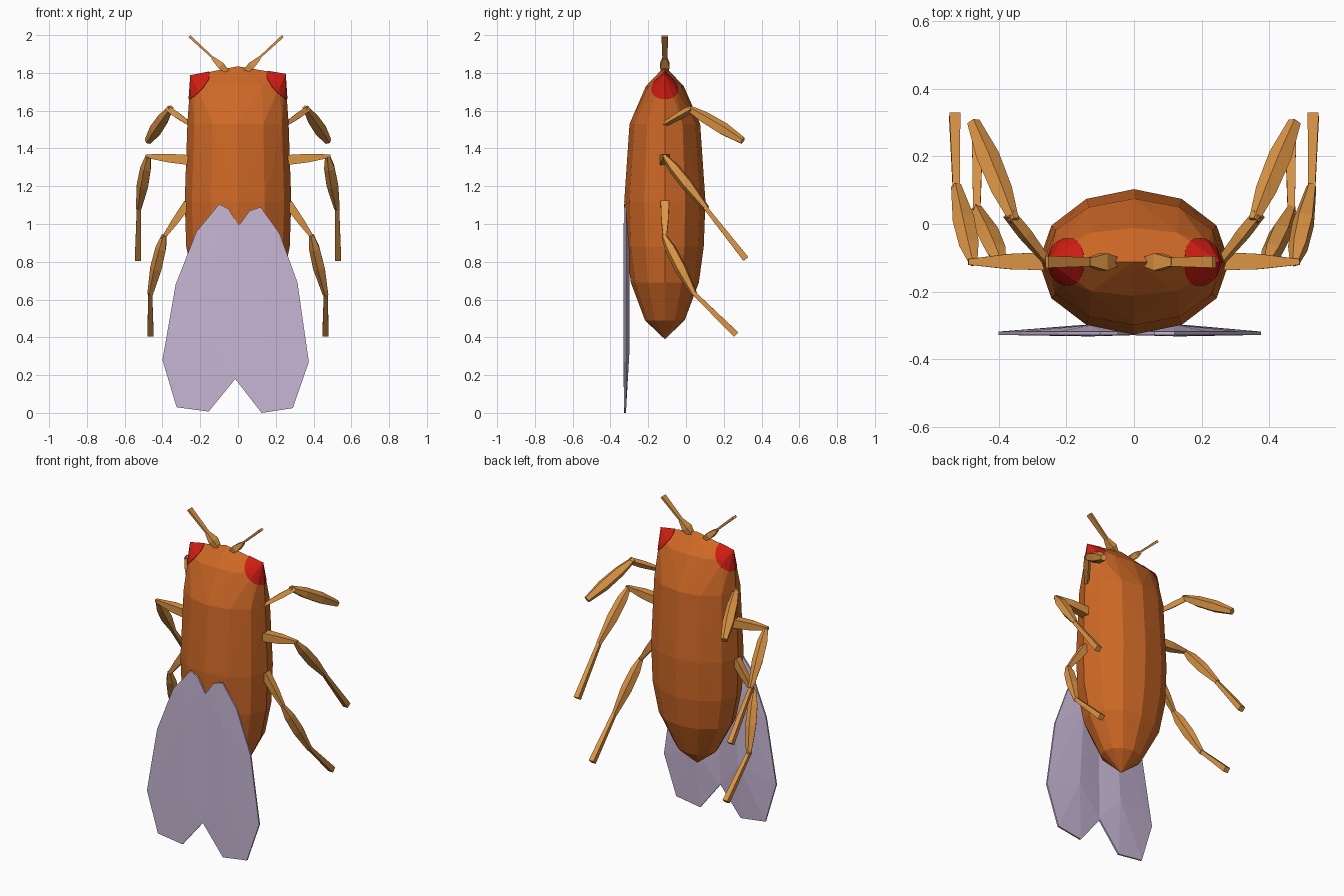
import bpy, bmesh, math
from mathutils import Vector

if "Cube" in bpy.data.objects:
    bpy.data.objects.remove(bpy.data.objects["Cube"])


def material(name, rgb):
    m = bpy.data.materials.new(name)
    m.diffuse_color = (*rgb, 1)
    m.use_nodes = True
    m.node_tree.nodes["Principled BSDF"].inputs["Base Color"].default_value = m.diffuse_color
    return m


ORANGE = material("burnt orange", (0.62, 0.14, 0.019))
AMBER = material("amber", (0.72, 0.30, 0.058))
LILAC = material("pale lilac", (0.57, 0.47, 0.66))
RED = material("red", (0.62, 0.012, 0.006))


def hull(name, points, mat):
    """Flat-shaded convex solid around the given points."""
    bm = bmesh.new()
    for p in points:
        bm.verts.new(p)
    res = bmesh.ops.convex_hull(bm, input=bm.verts[:])
    junk = {g for g in res["geom_interior"] + res["geom_unused"]
            if isinstance(g, bmesh.types.BMVert) and g.is_valid}
    bmesh.ops.delete(bm, geom=list(junk), context='VERTS')
    bmesh.ops.recalc_face_normals(bm, faces=bm.faces[:])
    me = bpy.data.meshes.new(name)
    bm.to_mesh(me)
    bm.free()
    me.materials.append(mat)
    ob = bpy.data.objects.new(name, me)
    bpy.context.collection.objects.link(ob)
    return ob


# Body: elliptical rings, tapering to a tail point and a wide head ridge
CY = -0.112
RINGS = [(1.73, 0.254, 0.10), (1.53, 0.268, 0.187), (1.12, 0.282, 0.215),
         (0.88, 0.274, 0.206), (0.69, 0.235, 0.18), (0.49, 0.125, 0.105)]


def body_points(g=0.0):
    pts = [(0, CY, 0.39 - g), (0, CY, 1.835 + g),
           (-0.25 - g, CY, 1.785 + g), (0.25 + g, CY, 1.792 + g)]
    for z, rx, ry in RINGS:
        for k in range(12):
            a = math.tau * k / 12
            pts.append(((rx + g) * math.cos(a), CY + (ry + g) * math.sin(a), z))
    return pts


hull("body", body_points(), ORANGE)

# Eyes: round patches of a slightly enlarged body skin at the head corners
for side, label in ((-1, "left"), (1, "right")):
    bpy.ops.mesh.primitive_uv_sphere_add(segments=24, ring_count=16, radius=0.105,
                                         location=(side * 0.25, CY, 1.765))
    cutter = bpy.context.object
    cutter.name = label + "_eye_cutter"
    cutter.hide_render = True
    cutter.hide_viewport = False
    cutter.display_type = 'WIRE'
    cutter.data.materials.append(RED)
    eye = hull(label + "_eye", body_points(0.003), RED)
    mod = eye.modifiers.new("round patch", 'BOOLEAN')
    mod.operation = 'INTERSECT'
    mod.solver = 'EXACT'
    mod.object = cutter

# Wings: thin lens-shaped blades lying against the front of the body
WINGS = {
    "left_wing": [(-0.10, 1.105), (-0.05, 1.08), (-0.22, 0.96), (-0.33, 0.68),
                  (-0.40, 0.28), (-0.325, 0.03), (-0.155, 0.007), (-0.01, 0.185),
                  (0.02, 0.60), (0.01, 0.98)],
    "right_wing": [(0.12, 1.09), (0.06, 1.07), (0.22, 0.95), (0.315, 0.69),
                   (0.375, 0.27), (0.29, 0.025), (0.125, 0.0), (-0.015, 0.18),
                   (-0.03, 0.60), (-0.01, 0.97)],
}
for name, outline in WINGS.items():
    s = -1 if name.startswith("left") else 1
    pts = [(x, y, z) for x, z in outline for y in (-0.328, -0.318)]
    for x, z in ((0.12, 0.85), (0.15, 0.35)):
        pts += [(s * x, -0.332, z), (s * x, -0.298, z)]
    hull(name, pts, LILAC)


def segment(name, a, b, stations, sides=4, flat=1.0):
    """Straight faceted limb piece; stations are (fraction, radius)."""
    a, b = Vector(a), Vector(b)
    d = (b - a).normalized()
    ref = Vector((0, 1, 0)) if abs(d.y) < 0.8 else Vector((1, 0, 0))
    u = d.cross(ref).normalized()
    v = d.cross(u)
    pts = []
    for t, r in stations:
        for k in range(sides):
            ang = math.tau * (k + 0.5) / sides
            pts.append(a.lerp(b, t) + u * r * flat * math.cos(ang) + v * r * math.sin(ang))
    hull(name, pts, AMBER)


THIGH = [(0, 0.032), (0.5, 0.026), (1, 0.012)]
SHIN = [(0, 0.014), (0.22, 0.031), (0.55, 0.034), (1, 0.016)]
FOOT = [(0, 0.015), (0.5, 0.018), (1, 0.023)]
LEGS = {
    "front": [((0.25, -0.12, 1.525), (0.37, 0.03, 1.61),
               [(0, 0.013), (0.6, 0.022), (1, 0.02)]),
              ((0.355, 0.01, 1.615), (0.475, 0.30, 1.44),
               [(0, 0.016), (0.3, 0.033), (0.65, 0.036), (1, 0.02)])],
    "middle": [((0.25, -0.11, 1.338), (0.49, -0.112, 1.36),
                [(0, 0.038), (0.5, 0.032), (1, 0.012)]),
               ((0.475, -0.115, 1.36), (0.525, 0.11, 1.08), SHIN),
               ((0.525, 0.10, 1.09), (0.53, 0.317, 0.815), FOOT)],
    "hind": [((0.265, -0.112, 1.11), (0.40, -0.112, 0.92), THIGH[::-1]),
             ((0.39, -0.118, 0.94), (0.465, 0.045, 0.625), SHIN),
             ((0.465, 0.035, 0.64), (0.463, 0.265, 0.415), FOOT)],
}
PARTS = ("upper", "lower", "foot")

for s, label in ((-1, "left"), (1, "right")):
    # Legs
    for leg, pieces in LEGS.items():
        for part, (a, b, stations) in zip(PARTS, pieces):
            segment(f"{label}_{leg}_leg_{part}", (s * a[0], *a[1:]), (s * b[0], *b[1:]),
                    stations, sides=5 if part == "lower" else 4)

    # Antennae: a stubby base and a flat thin rod
    ox = -0.01
    segment(label + "_antenna_base", (ox + s * 0.045, CY, 1.805), (ox + s * 0.125, CY, 1.88),
            [(0, 0.02), (0.45, 0.036), (1, 0.016)], flat=0.75)
    segment(label + "_antenna_rod", (ox + s * 0.11, CY, 1.868), (ox + s * 0.247, CY, 1.994),
            [(0, 0.018), (1, 0.025)], flat=0.4)
